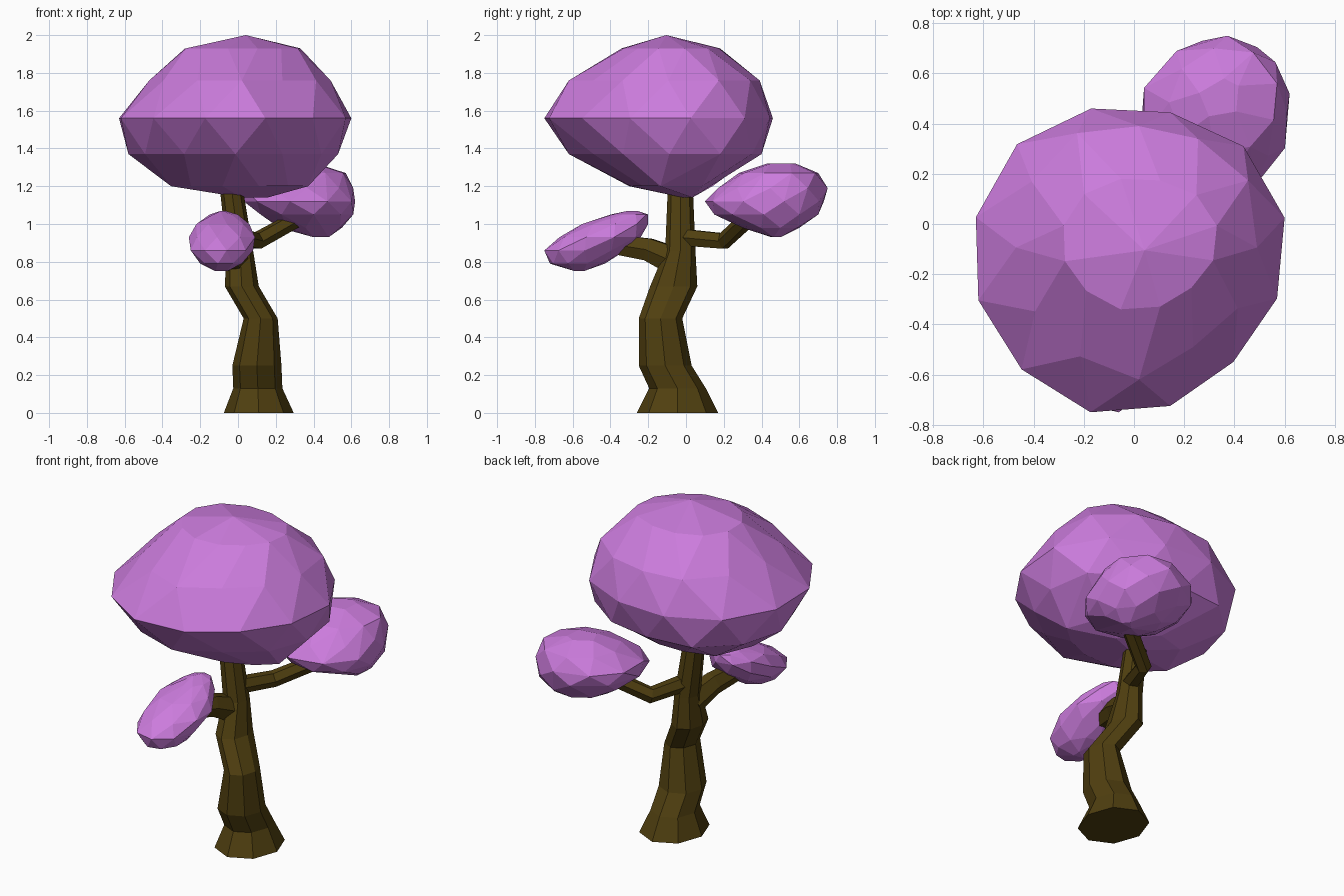
import bpy, bmesh
from math import sin, cos, pi
from mathutils import Vector

if "Cube" in bpy.data.objects:
    bpy.data.objects.remove(bpy.data.objects["Cube"])


def material(name, rgb):
    m = bpy.data.materials.new(name)
    m.diffuse_color = (*rgb, 1)
    m.use_nodes = True
    m.node_tree.nodes["Principled BSDF"].inputs["Base Color"].default_value = m.diffuse_color
    return m


BARK = material("bark", (0.08, 0.05, 0.005))
LEAF = material("leaves", (0.6, 0.2, 0.72))


def finish(bm, name, mat):
    bmesh.ops.recalc_face_normals(bm, faces=bm.faces)
    me = bpy.data.meshes.new(name)
    bm.to_mesh(me)
    bm.free()
    me.materials.append(mat)
    bpy.context.collection.objects.link(bpy.data.objects.new(name, me))


def loft(name, rings, sides, upright=False, turn=0.0):
    """Tapered limb through rings of (x, y, z, rx, ry)."""
    bm = bmesh.new()
    pts = [Vector(r[:3]) for r in rings]
    loops = []
    for i, (p, r) in enumerate(zip(pts, rings)):
        t = pts[min(i + 1, len(pts) - 1)] - pts[max(i - 1, 0)]
        if upright:
            u, v = Vector((1, 0, 0)), Vector((0, 1, 0))
        else:
            u = t.cross(Vector((0, 0, 1))).normalized()
            v = u.cross(t).normalized()
        angles = [2 * pi * k / sides + turn for k in range(sides)]
        loops.append([bm.verts.new(p + u * r[3] * cos(a) + v * r[4] * sin(a)) for a in angles])
    for a, b in zip(loops, loops[1:]):
        for k in range(sides):
            n = (k + 1) % sides
            bm.faces.new((a[k], a[n], b[n], b[k]))
    bm.faces.new(loops[0])
    bm.faces.new(loops[-1])
    finish(bm, name, BARK)


def foliage(name, levels, plan, merge):
    """Faceted clump: hull of staggered rings, each fitted to its (z, x0, x1, y0, y1).
    plan = relative radii around the outline."""
    bm = bmesh.new()
    n = len(plan)
    for j, (z, x0, x1, y0, y1) in enumerate(levels):
        ring = []
        for k in range(n):
            s = k + (j % 2) * 0.5
            r = plan[k] if j % 2 == 0 else (plan[k] + plan[(k + 1) % n]) / 2
            a = 2 * pi * s / n
            ring.append((r * cos(a), r * sin(a)))
        xs, ys = zip(*ring)
        for x, y in ring:
            bm.verts.new((x0 + (x - min(xs)) / (max(xs) - min(xs)) * (x1 - x0),
                          y0 + (y - min(ys)) / (max(ys) - min(ys)) * (y1 - y0), z))
    bmesh.ops.remove_doubles(bm, verts=bm.verts[:], dist=merge)
    bmesh.ops.convex_hull(bm, input=bm.verts[:])
    bmesh.ops.delete(bm, geom=[v for v in bm.verts if not v.link_faces], context='VERTS')
    bmesh.ops.dissolve_limit(bm, angle_limit=0.13, verts=bm.verts[:], edges=bm.edges[:])
    finish(bm, name, LEAF)


# Crooked trunk with flared foot
loft("trunk", [
    (0.11, -0.045, 0.00, 0.185, 0.215),
    (0.105, -0.045, 0.13, 0.13, 0.15),
    (0.10, -0.11, 0.25, 0.13, 0.14),
    (0.12, -0.135, 0.50, 0.09, 0.115),
    (0.02, -0.065, 0.67, 0.09, 0.125),
    (0.01, -0.03, 0.86, 0.07, 0.08),
    (-0.03, -0.03, 1.15, 0.062, 0.068),
    (-0.03, -0.03, 1.30, 0.055, 0.06)], 8, True)

# Side branches
loft("back_branch", [
    (0.01, -0.02, 0.93, 0.05, 0.05),
    (0.10, 0.2, 0.91, 0.045, 0.048),
    (0.30, 0.32, 1.02, 0.045, 0.045),
    (0.34, 0.36, 1.08, 0.03, 0.03)], 6)
loft("front_branch", [
    (0.0, -0.05, 0.80, 0.07, 0.085),
    (-0.04, -0.20, 0.865, 0.06, 0.068),
    (-0.08, -0.36, 0.89, 0.05, 0.06)], 6)

# Leaf clumps: horizontal slices z, x range, y range
foliage("crown", [
    (1.14, 0.02, 0.20, -0.08, 0.04),
    (1.20, -0.36, 0.39, -0.30, 0.14),
    (1.37, -0.58, 0.53, -0.62, 0.40),
    (1.56, -0.63, 0.60, -0.75, 0.46),
    (1.76, -0.47, 0.49, -0.62, 0.39),
    (1.93, -0.28, 0.33, -0.34, 0.18),
    (2.00, 0.04, 0.06, -0.11, -0.09)],
    [.59, .63, .59, .57, .62, .62, .615, .60, .59, .62, .54, .57], 0.13)
foliage("back_clump", [
    (0.93, 0.40, 0.48, 0.43, 0.50),
    (0.98, 0.22, 0.55, 0.30, 0.60),
    (1.05, 0.12, 0.61, 0.15, 0.70),
    (1.12, 0.03, 0.62, 0.10, 0.73),
    (1.19, 0.04, 0.61, 0.17, 0.75),
    (1.27, 0.14, 0.57, 0.28, 0.70),
    (1.32, 0.26, 0.43, 0.42, 0.58)],
    [.30, .33, .33, .30, .30, .30, .30, .30, .29], 0.06)
foliage("front_clump", [
    (0.75, -0.12, -0.05, -0.60, -0.53),
    (0.79, -0.20, 0.02, -0.72, -0.43),
    (0.86, -0.25, 0.08, -0.75, -0.32),
    (0.93, -0.26, 0.09, -0.67, -0.24),
    (1.00, -0.22, 0.06, -0.55, -0.20),
    (1.05, -0.15, 0.00, -0.40, -0.20),
    (1.07, -0.09, -0.05, -0.33, -0.26)],
    [1] * 9, 0.05)
